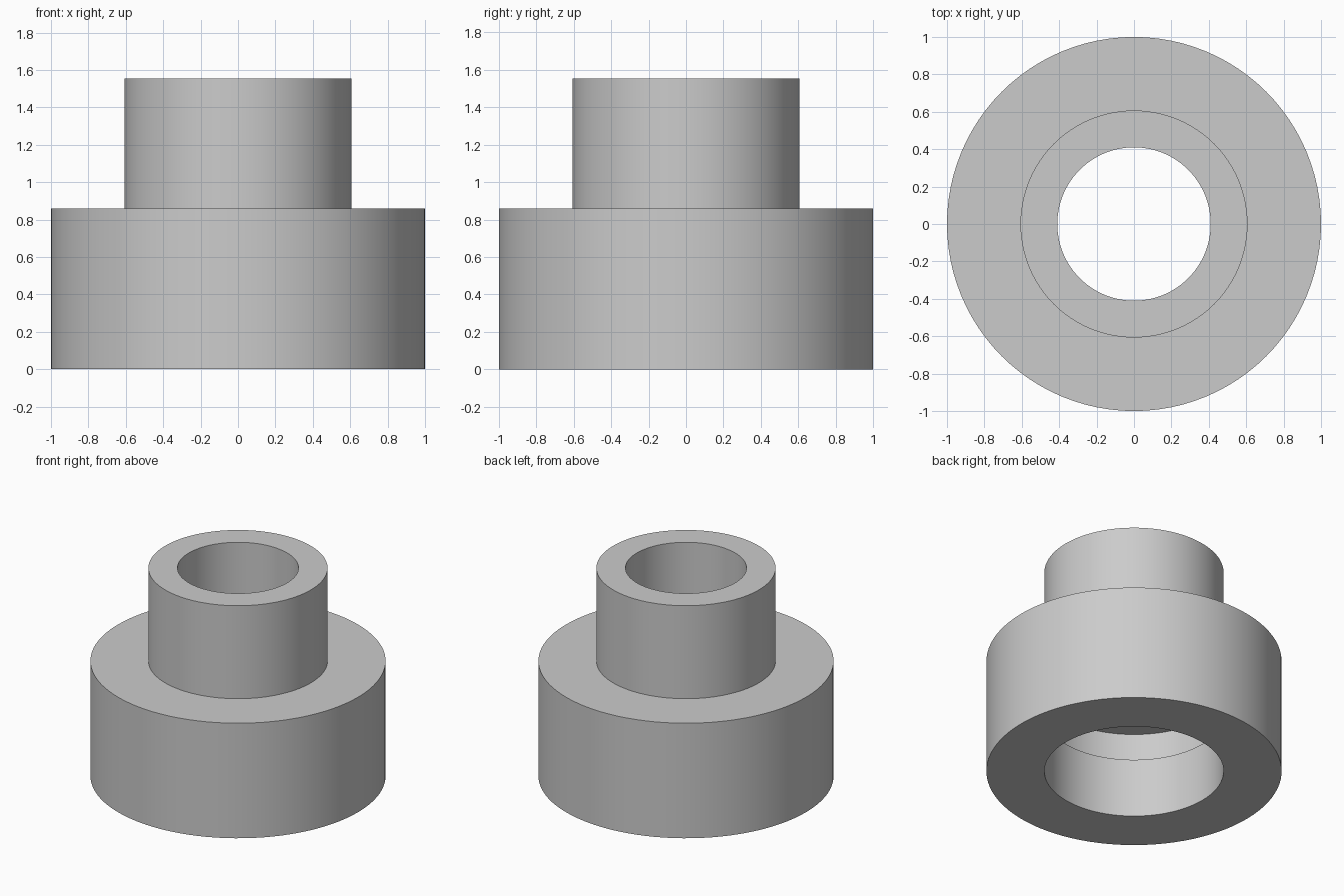
import bpy, bmesh, math
from mathutils import Vector

if "Cube" in bpy.data.objects:
    bpy.data.objects.remove(bpy.data.objects["Cube"])

SEGMENTS = 96

# One plain grey for the whole part
grey = bpy.data.materials.new("plain_grey")
grey.diffuse_color = (0.6, 0.6, 0.6, 1)
grey.use_nodes = True
grey.node_tree.nodes["Principled BSDF"].inputs["Base Color"].default_value = grey.diffuse_color


def lathe(name, profile):
    """Revolve a closed (radius, height) profile about the z axis."""
    bm = bmesh.new()
    verts = [bm.verts.new((r, 0, z)) for r, z in profile]
    edges = [bm.edges.new((verts[i], verts[(i + 1) % len(verts)]))
             for i in range(len(verts))]
    bmesh.ops.spin(bm, geom=verts + edges, cent=Vector(), axis=(0, 0, 1),
                   angle=math.tau, steps=SEGMENTS, use_duplicate=False)
    bmesh.ops.remove_doubles(bm, verts=bm.verts, dist=1e-4)
    bmesh.ops.recalc_face_normals(bm, faces=bm.faces)
    mesh = bpy.data.meshes.new(name)
    bm.to_mesh(mesh)
    bm.free()
    mesh.materials.append(grey)
    obj = bpy.data.objects.new(name, mesh)
    bpy.context.collection.objects.link(obj)
    bpy.context.view_layer.objects.active = obj
    obj.select_set(True)
    bpy.ops.object.shade_smooth_by_angle(angle=math.radians(30))
    obj.select_set(False)
    return obj


# Stepped bushing: wide base, narrow neck, through bore,
# and a socket from below with a shallow relief groove at its end
lathe("stepped_bushing", [
    (0.607, 0.0), (1.0, 0.0), (1.0, 0.86),       # base
    (0.607, 0.86), (0.607, 1.555),               # neck
    (0.41, 1.555), (0.41, 0.66),                 # bore
    (0.645, 0.66), (0.645, 0.44), (0.607, 0.44), # groove and socket
])
